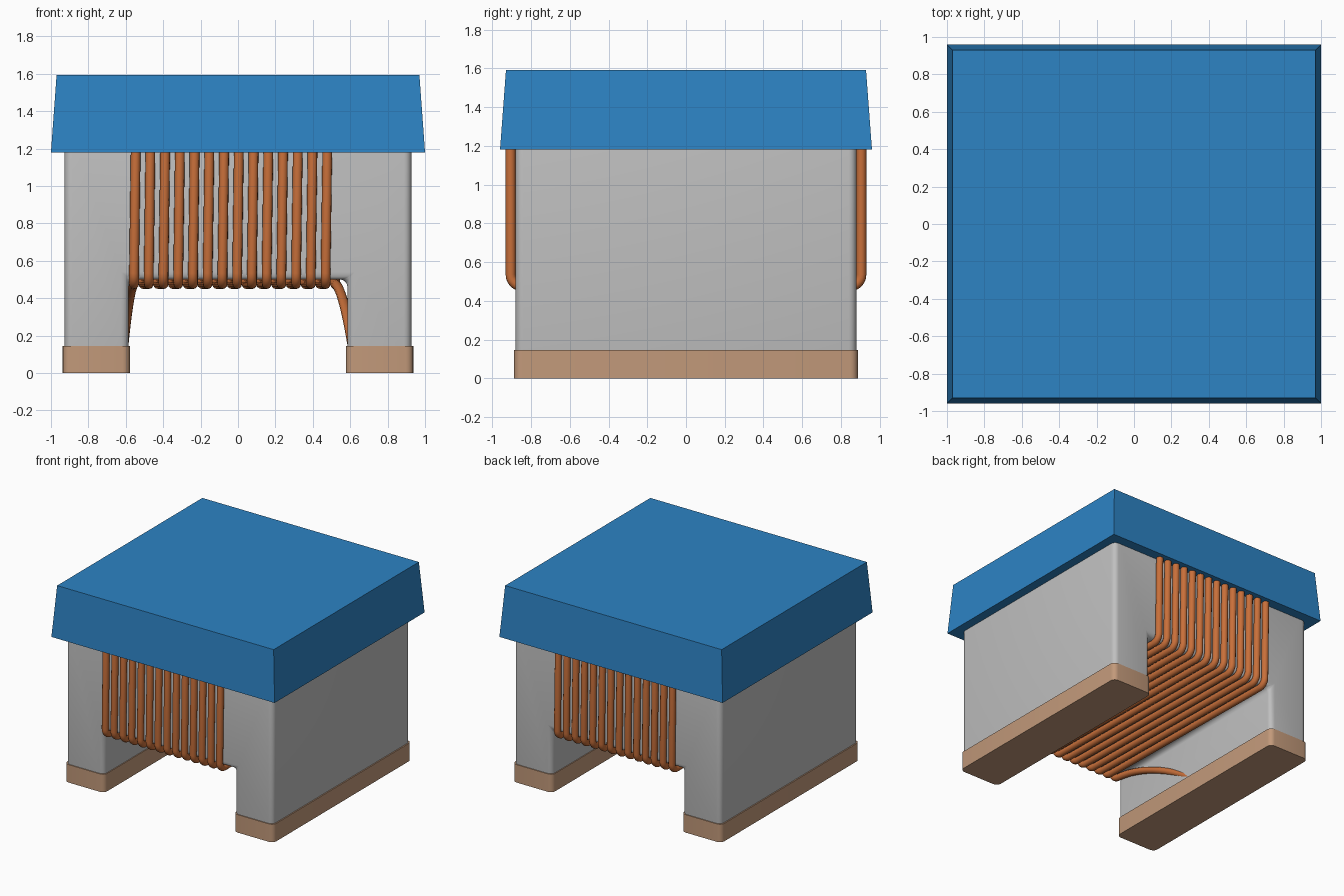
import bpy, bmesh, math
from mathutils import Vector

cube = bpy.data.objects.get("Cube")
if cube:
    bpy.data.objects.remove(cube, do_unlink=True)


def material(name, rgb):
    m = bpy.data.materials.new(name)
    m.use_nodes = True
    m.diffuse_color = (*rgb, 1)
    m.node_tree.nodes["Principled BSDF"].inputs["Base Color"].default_value = (*rgb, 1)
    return m


BLUE = material("blue plastic", (0.026, 0.227, 0.552))
GRAY = material("gray ceramic", (0.525, 0.525, 0.525))
COPPER = material("copper wire", (0.58, 0.16, 0.042))
TAN = material("tan plating", (0.54, 0.32, 0.195))


def add_object(name, data, mat):
    ob = bpy.data.objects.new(name, data)
    bpy.context.collection.objects.link(ob)
    data.materials.append(mat)
    return ob


def prism(name, outline, direction, mat):
    """Extrude a closed outline of 3D points along a direction."""
    bm = bmesh.new()
    face = bm.faces.new([bm.verts.new(p) for p in outline])
    ext = bmesh.ops.extrude_face_region(bm, geom=[face])
    verts = [g for g in ext["geom"] if isinstance(g, bmesh.types.BMVert)]
    bmesh.ops.translate(bm, vec=direction, verts=verts)
    bmesh.ops.recalc_face_normals(bm, faces=bm.faces)
    mesh = bpy.data.meshes.new(name)
    bm.to_mesh(mesh)
    bm.free()
    return add_object(name, mesh, mat)


def smooth(ob):
    bpy.ops.object.select_all(action="DESELECT")
    ob.select_set(True)
    bpy.context.view_layer.objects.active = ob
    bpy.ops.object.shade_smooth_by_angle(angle=math.radians(35))


def round_edges(ob, width, vertical_only=False):
    bm = bmesh.new()
    bm.from_mesh(ob.data)
    edges = [e for e in bm.edges if not vertical_only
             or abs(e.verts[0].co.z - e.verts[1].co.z) > 0.01]
    bmesh.ops.bevel(bm, geom=edges, offset=width, segments=5,
                    profile=0.5, affect="EDGES")
    bm.to_mesh(ob.data)
    bm.free()
    smooth(ob)


# Ceramic core: an arch profile running front to back
half = [(0.585, 0.5), (0.585, 0.05), (0.927, 0.05), (0.927, 1.3)]
arch = half + [(-x, z) for x, z in reversed(half)]
core = prism("core", [(x, -0.88, z) for x, z in arch], (0, 1.76, 0), GRAY)
round_edges(core, 0.04)

# Plated foot under each leg
for side, name in ((1, "left_terminal"), (-1, "right_terminal")):
    foot = [(side * x, y, 0) for x, y in
            ((0.578, -0.887), (0.937, -0.887), (0.937, 0.887), (0.578, 0.887))]
    round_edges(prism(name, foot, (0, 0, 0.145), TAN), 0.04, vertical_only=True)

# Tapered cover
cover = prism("cover", [(x, y, 1.18) for x, y in
                        ((-1, -0.96), (1, -0.96), (1, 0.96), (-1, 0.96))],
              (0, 0, 0.412), BLUE)
for v in cover.data.vertices:
    if v.co.z > 1.4:
        v.co.x *= 0.97
        v.co.y *= 0.968

# Wire: lead, helical turns around the bar, lead
R, Y, Z0, Z1, BEND = 0.026, 0.905, 0.475, 1.33, 0.06
TURNS, START, PITCH = 14, -0.556, 0.0788
# corners: side sign, z sign, start angle of the arc, x advance within a turn
CORNERS = ((-1, -1, 270, 0.0), (-1, 1, 180, 0.01), (1, 1, 90, 0.04), (1, -1, 0, 0.05))


def lead(side, x0):
    """Curved end of the wire, from under the bar to the inner leg face."""
    pts = []
    for i in range(1, 13):
        t = i / 12
        pts.append((x0 + (side * 0.612 - x0) * t,
                    side * (0.845 - 0.78 * t),
                    Z0 - 0.33 * t ** 1.7))
    return pts


path = list(reversed(lead(-1, START)))
for turn in range(TURNS):
    for sy, sz, a0, dx in CORNERS:
        cy = sy * (Y - BEND)
        cz = Z1 - BEND if sz > 0 else Z0 + BEND
        for k in range(7):
            a = math.radians(a0 - 15 * k)
            path.append((START + turn * PITCH + dx,
                         cy + BEND * math.cos(a), cz + BEND * math.sin(a)))
path += lead(1, START + (TURNS - 1) * PITCH + 0.05)

curve = bpy.data.curves.new("wire_coil", "CURVE")
curve.dimensions = "3D"
curve.bevel_depth = R
curve.bevel_resolution = 4
curve.use_fill_caps = True
spline = curve.splines.new("POLY")
spline.points.add(len(path) - 1)
for point, co in zip(spline.points, path):
    point.co = (*co, 1)
spline.use_smooth = True
wire = add_object("wire_coil", curve, COPPER)
bpy.ops.object.select_all(action="DESELECT")
wire.select_set(True)
bpy.context.view_layer.objects.active = wire
bpy.ops.object.convert(target="MESH")
smooth(bpy.context.view_layer.objects.active)
